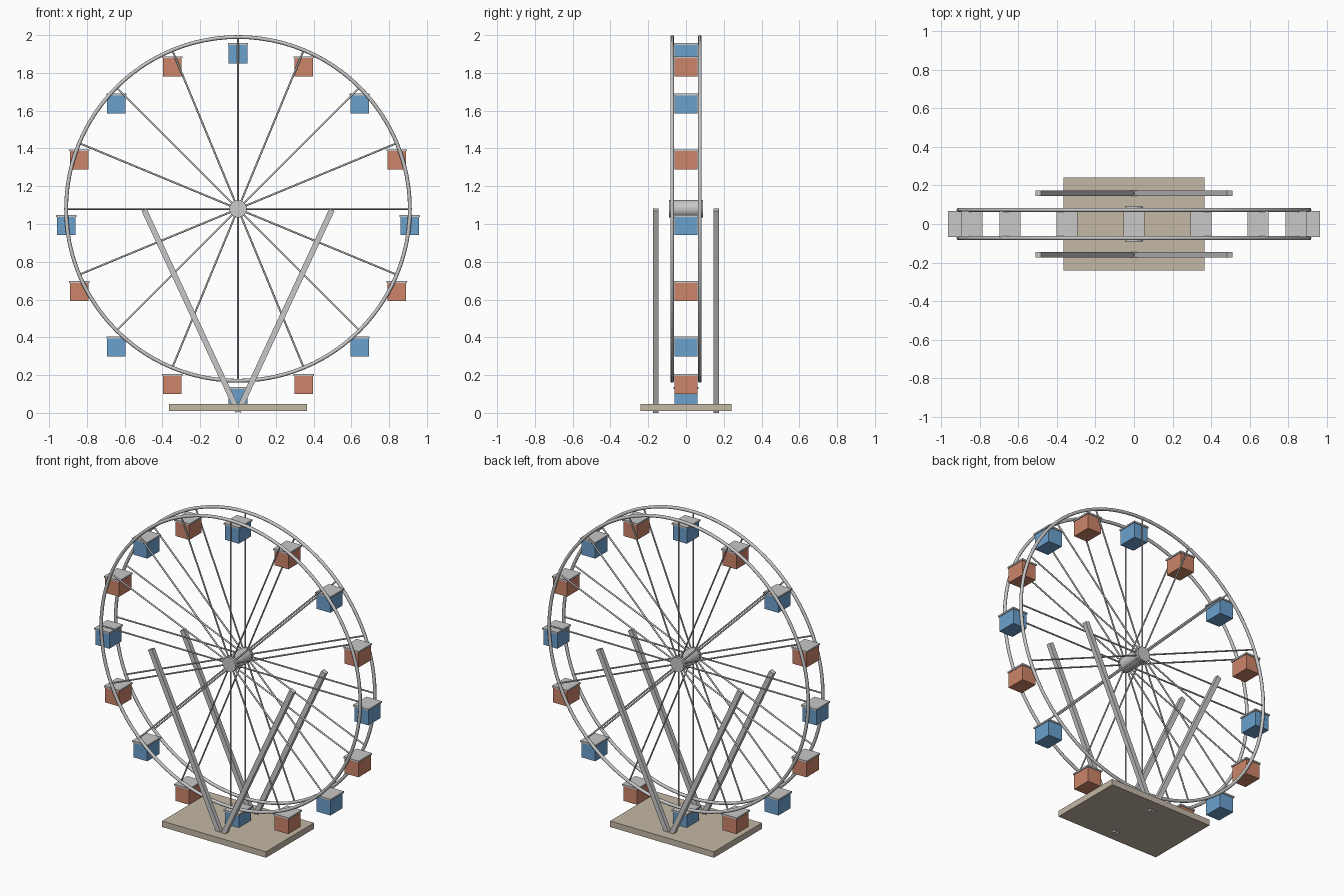
import bpy, math
from mathutils import Vector

if "Cube" in bpy.data.objects:
    bpy.data.objects.remove(bpy.data.objects["Cube"])

HUB_Z, RIM_R, RIM_Y, COUNT = 1.08, 0.91, 0.073, 16


def material(name, rgb):
    m = bpy.data.materials.new(name)
    lin = [c / 12.92 if c <= 0.04045 else ((c + 0.055) / 1.055) ** 2.4
           for c in (v / 255 for v in rgb)]
    m.diffuse_color = (*lin, 1)
    m.use_nodes = True
    m.node_tree.nodes["Principled BSDF"].inputs["Base Color"].default_value = m.diffuse_color
    return m


steel = material("light grey steel", (200, 200, 200))
blue = material("blue paint", (107, 161, 206))
orange = material("terracotta paint", (204, 133, 105))
tan = material("tan base", (196, 184, 166))


def finish(name, mat, smooth=False):
    o = bpy.context.object
    o.name = name
    o.data.materials.append(mat)
    if smooth:
        bpy.ops.object.shade_smooth_by_angle(angle=math.radians(50))
    return o


def box(name, loc, size, mat, rot=(0, 0, 0)):
    bpy.ops.mesh.primitive_cube_add(size=1, location=loc)
    o = bpy.context.object
    o.scale = size
    bpy.ops.object.transform_apply(location=False, rotation=False, scale=True)
    o.rotation_euler = rot
    return finish(name, mat)


def rod(name, a, b, radius, sides, mat):
    a, b = Vector(a), Vector(b)
    bpy.ops.mesh.primitive_cylinder_add(vertices=sides, radius=radius,
                                        depth=(b - a).length, location=(a + b) / 2)
    bpy.context.object.rotation_euler = (b - a).to_track_quat('Z', 'Y').to_euler()
    return finish(name, mat, True)


# base plate
box("base", (0, 0, 0.029), (0.73, 0.48, 0.038), tan)

# V-shaped support legs, front and back
lo, hi = Vector((0, 0, 0.0065)), Vector((0.497, 0, 1.075))
tilt = math.atan2(hi.x - lo.x, hi.z - lo.z)
for y, where in ((-0.16, "front"), (0.16, "back")):
    for s, side in ((-1, "left"), (1, "right")):
        mid = (lo + hi) / 2
        box(f"{where}_{side}_leg", (s * mid.x, y, mid.z),
            (0.03, 0.028, (hi - lo).length), steel, (0, s * tilt, 0))

# hub
rod("hub", (0, -0.09, HUB_Z), (0, 0.09, HUB_Z), 0.046, 32, steel)

# rims and spokes
for y, where in ((-RIM_Y, "front"), (RIM_Y, "back")):
    bpy.ops.mesh.primitive_torus_add(major_radius=RIM_R, minor_radius=0.01,
                                     major_segments=96, minor_segments=10,
                                     location=(0, y, HUB_Z),
                                     rotation=(math.pi / 2, 0, 0))
    finish(f"{where}_rim", steel, True)
    for i in range(COUNT):
        a = 2 * math.pi * i / COUNT
        rod(f"{where}_spoke_{i}", (0, y, HUB_Z),
            (RIM_R * math.cos(a), y, HUB_Z + RIM_R * math.sin(a)), 0.005, 8, steel)

# hanging cabins with flat roofs
for i in range(COUNT):
    a = 2 * math.pi * i / COUNT
    x, z = RIM_R * math.cos(a), HUB_Z + RIM_R * math.sin(a)
    box(f"cabin_{i}", (x, 0, z - 0.091), (0.098, 0.124, 0.096),
        orange if i % 2 else blue)
    box(f"cabin_roof_{i}", (x, 0, z - 0.038), (0.108, 0.134, 0.01), steel)
